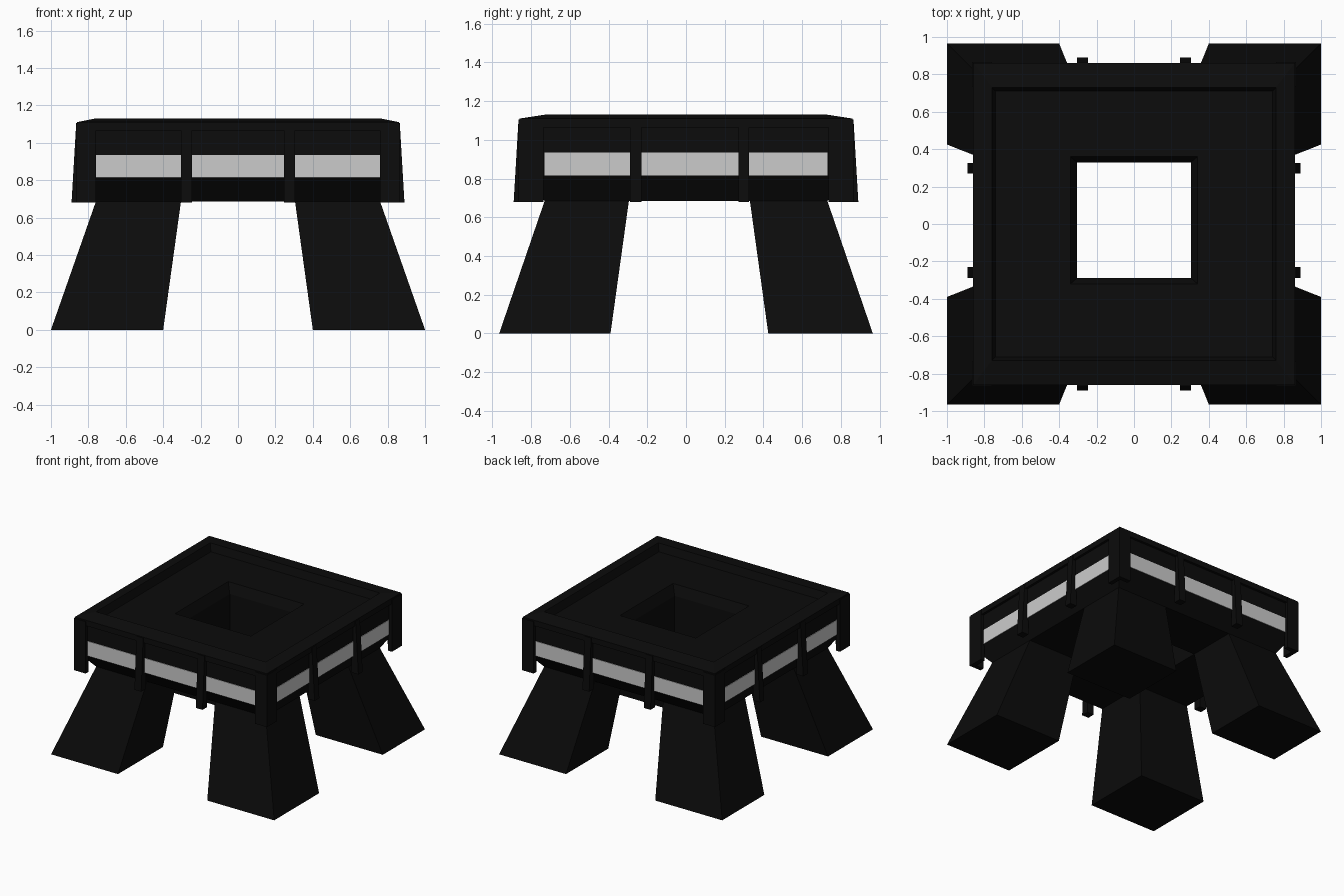
import bpy

if "Cube" in bpy.data.objects:
    bpy.data.objects.remove(bpy.data.objects["Cube"])

black = bpy.data.materials.new("black_paint")
black.diffuse_color = (0.0035, 0.0035, 0.0035, 1)
black.use_nodes = True
black.node_tree.nodes["Principled BSDF"].inputs["Base Color"].default_value = black.diffuse_color


def make(name, verts, faces, mat=black):
    me = bpy.data.meshes.new(name)
    me.from_pydata(verts, [], faces)
    me.update()
    ob = bpy.data.objects.new(name, me)
    bpy.context.collection.objects.link(ob)
    if mat:
        me.materials.append(mat)
    return ob


def rect(x0, x1, y0, y1, z):
    x0, x1 = sorted((x0, x1))
    y0, y1 = sorted((y0, y1))
    return [(x0, y0, z), (x1, y0, z), (x1, y1, z), (x0, y1, z)]


def loft(name, rects, mat=black, ring=False):
    """Join rectangles (x0, x1, y0, y1, z); ring closes last to first."""
    verts = [v for r in rects for v in rect(*r)]
    n = len(rects)
    faces = []
    for i in range(n if ring else n - 1):
        a, b = 4 * i, 4 * ((i + 1) % n)
        for k in range(4):
            m = (k + 1) % 4
            faces.append((a + k, a + m, b + m, b + k))
    if not ring:
        faces += [(3, 2, 1, 0), tuple(range(4 * n - 4, 4 * n))]
    return make(name, verts, faces, mat)


# Square cabin ring: sloped underside, wall, overhanging rim, sunken roof, shaft
W = 0.84
loft("cabin", [
    (-.76, .76, -.73, .73, .685),
    (-W, W, -W, W, .815),
    (-W, W, -W, W, 1.065),
    (-.86, .86, -.86, .86, 1.065),
    (-.86, .86, -.86, .86, 1.11),
    (-.76, .76, -.73, .73, 1.13),
    (-.74, .74, -.71, .71, 1.07),
    (-.34, .34, -.32, .36, 1.07),
    (-.305, .305, -.29, .33, .99),
    (-.305, .305, -.29, .33, .685),
], ring=True)

for sx in (-1, 1):
    # Splayed legs
    loft("front_leg", [(sx * .4, sx, -.965, -.39, 0),
                       (sx * .305, sx * .76, -.73, -.295, .685)])
    loft("back_leg", [(sx * .4, sx, .425, .965, 0),
                      (sx * .305, sx * .76, .33, .73, .685)])
    # L-shaped corner posts hanging below the wall
    for sy in (-1, 1):
        plan = [(.865, .865), (.76, .865), (.76, .83), (.83, .83), (.83, .735), (.865, .735)]
        if sx * sy < 0:
            plan.reverse()
        n = len(plan)
        verts = [(sx * x, sy * y, z) for z in (.68, 1.1) for x, y in plan]
        faces = [(i, (i + 1) % n, n + (i + 1) % n, n + i) for i in range(n)]
        faces += [tuple(reversed(range(n))), tuple(range(n, 2 * n))]
        make("corner_post", verts, faces)

cols_x = [(-.305, -.245), (.245, .305)]
cols_y = [(-.29, -.23), (.27, .325)]
panes_x = [(-.76, -.305), (-.245, .245), (.305, .76)]
panes_y = [(-.73, -.29), (-.23, .27), (.325, .73)]
G = W + .004
for s in (-1, 1):
    # Tapered mullions between the windows
    for a, b in cols_x:
        loft("mullion", [(a, b, s * .83, s * .89, .68), (a, b, s * .83, s * .865, 1.105)])
    for a, b in cols_y:
        loft("mullion", [(s * .83, s * .89, a, b, .68), (s * .83, s * .865, a, b, 1.105)])
    # Window strips
    for a, b in panes_x:
        loft("window", [(a, b, s * .83, s * G, z) for z in (.815, .935)], None)
    for a, b in panes_y:
        loft("window", [(s * .83, s * G, a, b, z) for z in (.815, .935)], None)
